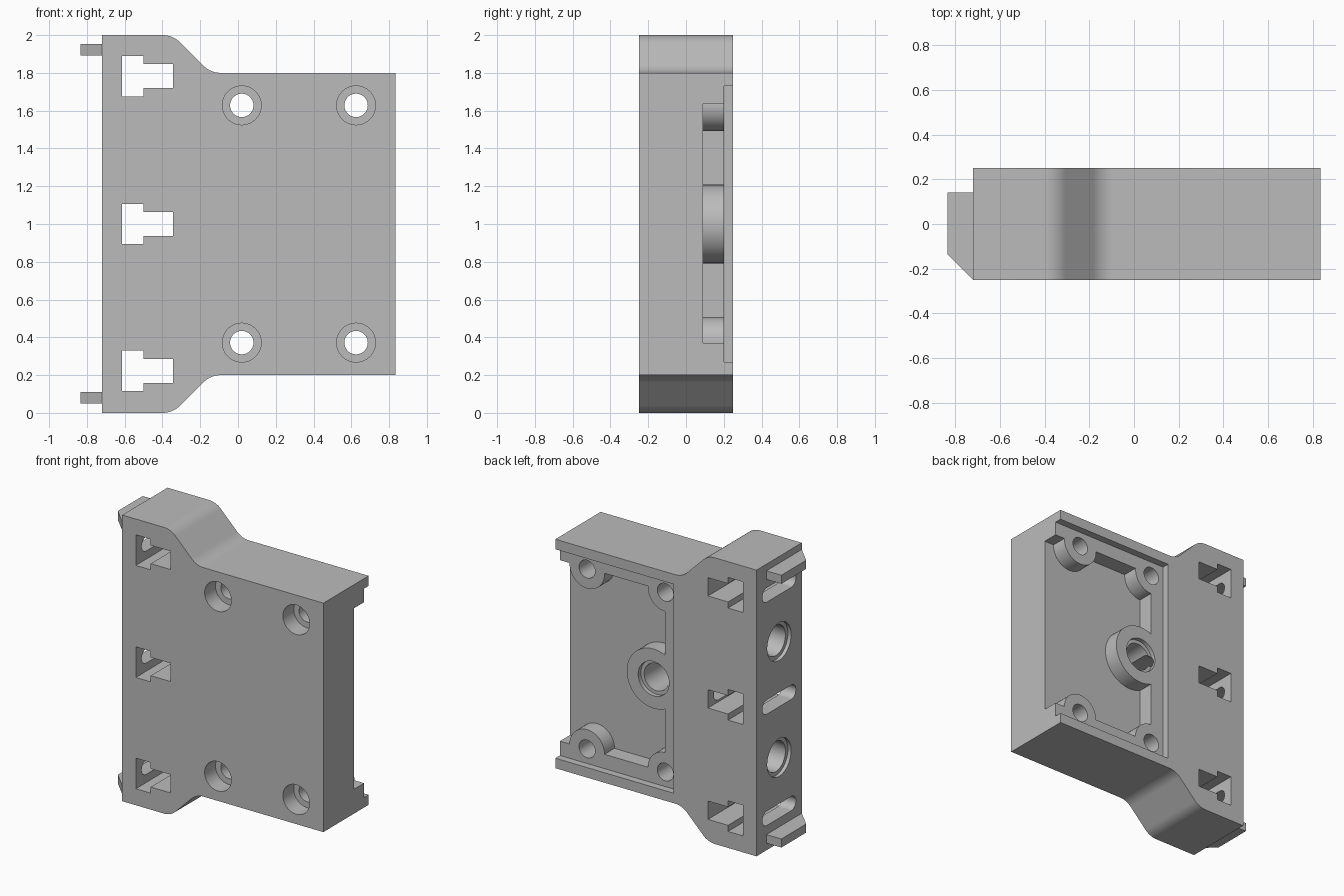
import bpy, bmesh, math
from mathutils import Vector, Matrix

if "Cube" in bpy.data.objects:
    bpy.data.objects.remove(bpy.data.objects["Cube"], do_unlink=True)

grey = bpy.data.materials.new("plain grey")
grey.use_nodes = True
COLOUR = (0.5, 0.5, 0.5, 1)
grey.diffuse_color = COLOUR
grey.node_tree.nodes["Principled BSDF"].inputs["Base Color"].default_value = COLOUR


def add_object(name, bm):
    bmesh.ops.recalc_face_normals(bm, faces=bm.faces)
    mesh = bpy.data.meshes.new(name)
    bm.to_mesh(mesh)
    bm.free()
    mesh.materials.append(grey)
    obj = bpy.data.objects.new(name, mesh)
    bpy.context.collection.objects.link(obj)
    return obj


def prism(name, points, direction):
    """Extrude a closed outline of 3D points along a direction."""
    bm = bmesh.new()
    face = bm.faces.new([bm.verts.new(p) for p in points])
    top = bmesh.ops.extrude_face_region(bm, geom=[face])["geom"]
    verts = [v for v in top if isinstance(v, bmesh.types.BMVert)]
    bmesh.ops.translate(bm, verts=verts, vec=Vector(direction))
    return add_object(name, bm)


def box(name, x0, x1, y0, y1, z0, z1):
    outline = [(x0, y0, z0), (x1, y0, z0), (x1, y0, z1), (x0, y0, z1)]
    return prism(name, outline, (0, y1 - y0, 0))


def cylinder_y(name, x, z, radius, y0, y1):
    ring = [math.tau * i / 48 for i in range(48)]
    return prism(name, [(x + radius * math.cos(a), y0, z + radius * math.sin(a))
                        for a in ring], (0, y1 - y0, 0))


def stadium_x(name, z, half_length, radius, x0, x1):
    """Round-ended bar along x; a half length equal to the radius makes a cylinder."""
    straight = half_length - radius
    points = []
    for side in (1, -1):
        for i in range(25 if straight > 0 else 24):
            a = math.pi * (i / 24) - math.pi / 2 + (0 if side > 0 else math.pi)
            points.append((x0, side * straight + radius * math.cos(a),
                           z + radius * math.sin(a)))
    return prism(name, points, (x1 - x0, 0, 0))


def cut(target, *cutters):
    for cutter in cutters:
        mod = target.modifiers.new("cut", "BOOLEAN")
        mod.operation = "DIFFERENCE"
        mod.solver = "EXACT"
        mod.object = cutter
        bpy.context.view_layer.objects.active = target
        bpy.ops.object.modifier_apply(modifier=mod.name)
        bpy.data.objects.remove(cutter, do_unlink=True)


def fillet(corner, before, after, radius, steps=10):
    """Arc points that round a corner of a profile in the xz plane."""
    c, u, v = Vector(corner), Vector(before), Vector(after)
    u, v = (u - c).normalized(), (v - c).normalized()
    half = u.angle(v) / 2
    centre = c + (u + v).normalized() * radius / math.sin(half)
    start = c + u * radius / math.tan(half) - centre
    end = c + v * radius / math.tan(half) - centre
    sweep = math.pi - 2 * half
    return [centre + (start * math.sin(sweep * (1 - t)) + end * math.sin(sweep * t))
            / math.sin(sweep) for t in (i / steps for i in range(steps + 1))]


LEFT, RIGHT, BACK, FRONT = -0.72, 0.835, 0.25, -0.25

# Body: wide end block stepping down to a narrower plate
high, low = (-0.345, 2), (-0.145, 1.8)
upper = [Vector((LEFT, 2))]
upper += fillet(high, (LEFT, 2), low, 0.13)
upper += fillet(low, high, (RIGHT, 1.8), 0.13)
upper.append(Vector((RIGHT, 1.8)))
lower = [Vector((p.x, 2 - p.y)) for p in reversed(upper)]
body = prism("housing", [(p.x, FRONT, p.y) for p in upper + lower],
             (0, BACK - FRONT, 0))

# Back pocket, open at one end, with bosses left standing inside it
holes = [(x, z) for x in (0.02, 0.625) for z in (0.372, 1.628)]
BOSS_X = 0.11
pocket = box("pocket", 0.023, 1, 0.09, 0.35, 0.37, 1.635)
cut(pocket, cylinder_y("centre_boss", BOSS_X, 1, 0.208, 0, 0.5),
    *[cylinder_y("boss", x, z, 0.135, 0, 0.5) for x, z in holes])
cut(body, pocket, box("lid_recess", -0.08, 1, 0.2, 0.4, 0.27, 1.73))

# Counterbored screw holes
for x, z in holes:
    cut(body, cylinder_y("bore", x, z, 0.062, -0.4, 0.4),
        cylinder_y("counterbore", x, z, 0.103, -0.4, -0.13))

# Stepped socket in the centre boss
cut(body, cylinder_y("socket", BOSS_X, 1, 0.095, -0.12, 0.4),
    cylinder_y("socket_rim", BOSS_X, 1, 0.12, 0.17, 0.4))

# T-shaped through slots and the round-ended slots that reach them from the side
for z in (0.222, 1.0, 1.783):
    stem = 0.064
    head = 0.107
    outline = [(-0.615, -head), (-0.5, -head), (-0.5, -stem), (-0.345, -stem),
               (-0.345, stem), (-0.5, stem), (-0.5, head), (-0.615, head)]
    cut(body, prism("t_slot", [(x, -0.4, z + dz) for x, dz in outline], (0, 0.8, 0)))
    reach = BOSS_X if z == 1.0 else -0.55
    cut(body, stadium_x("side_slot", z, 0.185, 0.05, -0.9, reach))

# Stepped round sockets in the side
for z in (0.595, 1.405):
    cut(body, stadium_x("side_socket", z, 0.105, 0.105, -0.9, -0.42),
        stadium_x("side_socket_rim", z, 0.132, 0.132, -0.9, LEFT + 0.025))

# Chamfered locating tabs on the side
tab_outline = [(LEFT + 0.01, 0.14), (-0.835, 0.14), (-0.835, -0.135),
               (LEFT, FRONT), (LEFT + 0.01, FRONT + 0.001)]
tabs = [prism(name, [(x, y, z) for x, y in tab_outline], (0, 0, 0.06))
        for name, z in (("lower_tab", 0.05), ("upper_tab", 1.893))]

for obj in [body] + tabs:
    bpy.ops.object.select_all(action="DESELECT")
    obj.select_set(True)
    bpy.context.view_layer.objects.active = obj
    bpy.ops.object.shade_smooth_by_angle(angle=math.radians(30))
